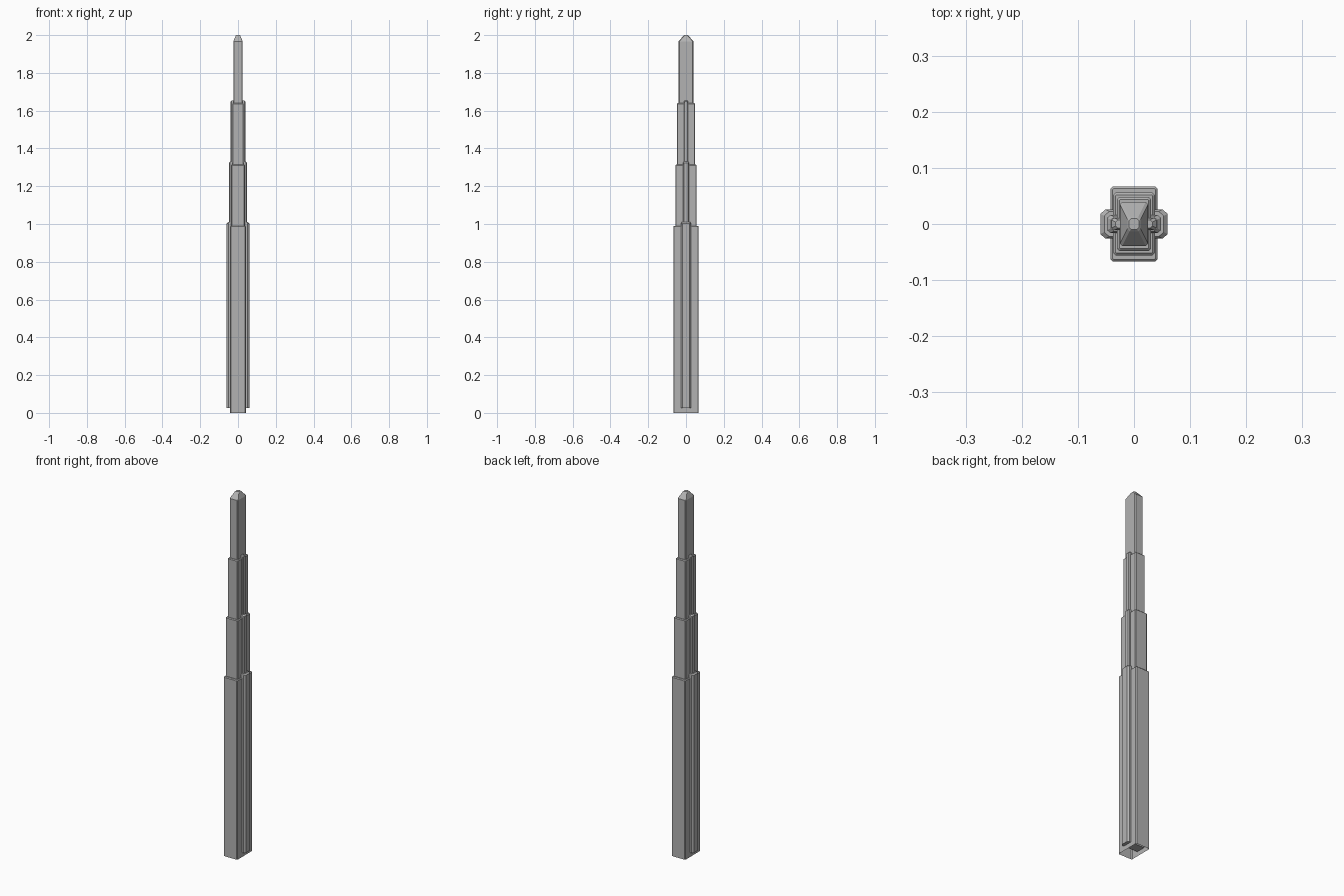
import bpy, bmesh

cube = bpy.data.objects.get("Cube")
if cube:
    bpy.data.objects.remove(cube, do_unlink=True)

stone = bpy.data.materials.new("grey stone")
stone.use_nodes = True
stone.diffuse_color = (0.45, 0.45, 0.45, 1)
stone.node_tree.nodes["Principled BSDF"].inputs["Base Color"].default_value = stone.diffuse_color


def ring(bm, hx, hy, z, cx, cy):
    """Rectangle with cut corners at height z."""
    pts = []
    for sx, sy, first in ((1, 1, 0), (-1, 1, 1), (-1, -1, 0), (1, -1, 1)):
        pair = [(sx * hx, sy * (hy - cy)), (sx * (hx - cx), sy * hy)]
        pts += pair[::-1] if first else pair
    return [bm.verts.new((x, y, z)) for x, y in pts]


def shaft(name, rings, open_base=False):
    """Loft rings of (half x, half y, z, corner x, corner y) and cap the ends."""
    bm = bmesh.new()
    loops = [ring(bm, *r) for r in rings]
    for low, high in zip(loops, loops[1:]):
        for i in range(len(low)):
            j = (i + 1) % len(low)
            bm.faces.new((low[i], low[j], high[j], high[i]))
    bm.faces.new(loops[-1])
    if not open_base:
        bm.faces.new(loops[0][::-1])
    mesh = bpy.data.meshes.new(name)
    bm.to_mesh(mesh)
    bm.free()
    mesh.materials.append(stone)
    obj = bpy.data.objects.new(name, mesh)
    bpy.context.collection.objects.link(obj)


# Stepped tiers, each with a small chamfer around the top
c = 0.004
for name, hx, hy, z0, z1 in (("lower_tier", 0.042, 0.067, 0, 0.99),
                             ("second_tier", 0.037, 0.056, 0.98, 1.315),
                             ("third_tier", 0.030, 0.048, 1.305, 1.64)):
    shaft(name, [(hx, hy, z0, c, c), (hx, hy, z1 - c, c, c),
                 (hx - c, hy - c, z1, c / 2, c / 2)], name == "lower_tier")

# Chamfered ribs running through each tier and showing on both sides
for name, hx, hy, z0, z1, cx, cy in (
        ("lower_side_rib", 0.060, 0.026, 0.025, 1.01, 0.009, 0.008),
        ("second_side_rib", 0.048, 0.016, 0.98, 1.33, 0.006, 0.005),
        ("third_side_rib", 0.040, 0.011, 1.305, 1.655, 0.005, 0.004)):
    t = 0.007
    shaft(name, [(hx, hy, z0, cx, cy), (hx, hy, z1 - t, cx, cy),
                 (hx - t, hy - t / 2, z1, cx, cy)])

# Top shaft with a tapered cap
shaft("spire", [(0.025, 0.039, 1.63, c, c), (0.025, 0.039, 1.967, c, c),
                (0.012, 0.013, 1.997, c, c), (0.009, 0.010, 2.0, c, c)])
